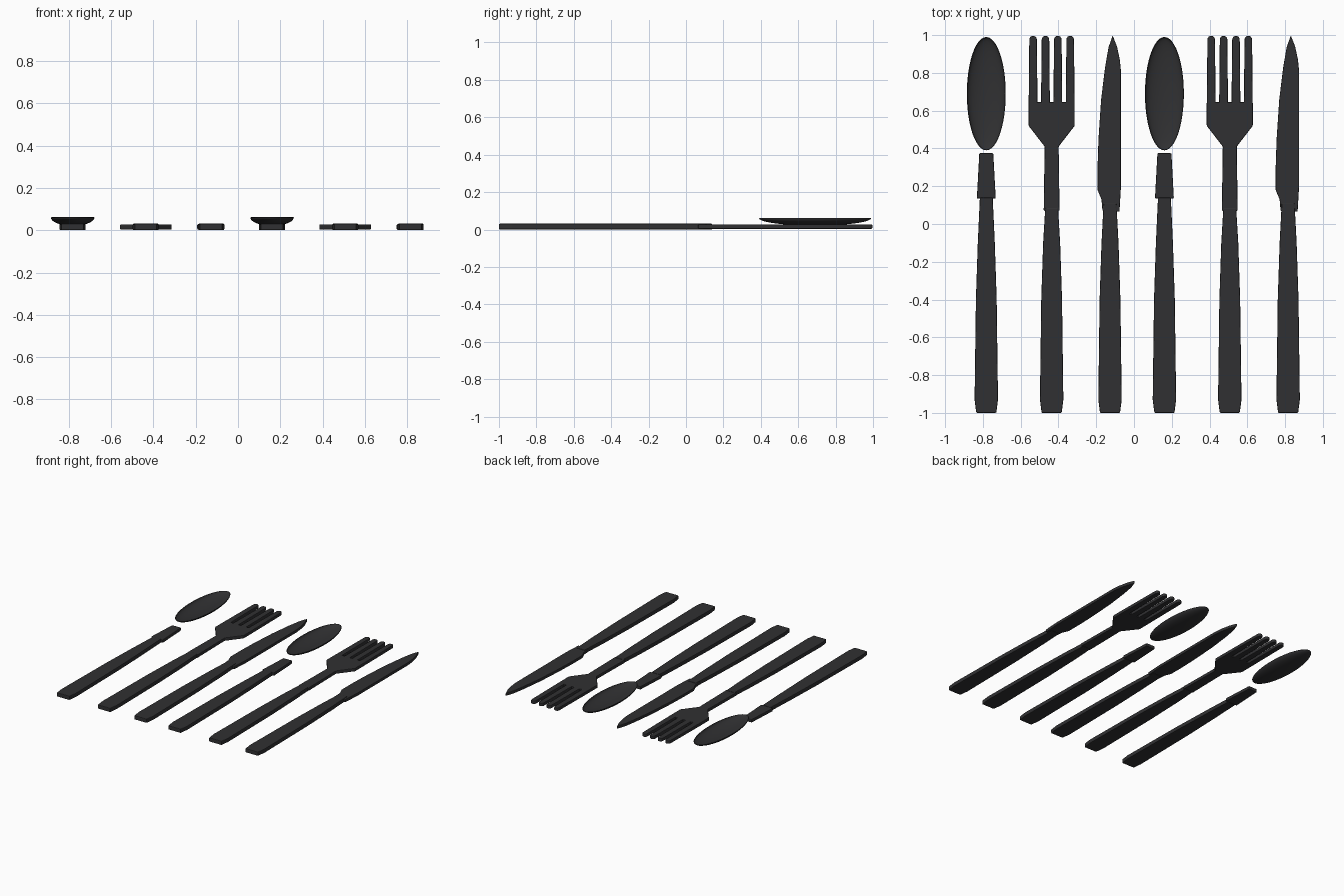
import bpy, bmesh, math

if "Cube" in bpy.data.objects:
    bpy.data.objects.remove(bpy.data.objects["Cube"])

dark = bpy.data.materials.new("dark_metal")
dark.diffuse_color = (0.03, 0.03, 0.032, 1)
dark.use_nodes = True
dark.node_tree.nodes["Principled BSDF"].inputs["Base Color"].default_value = dark.diffuse_color


def finish(name, bm):
    me = bpy.data.meshes.new(name)
    bm.to_mesh(me)
    bm.free()
    me.materials.append(dark)
    ob = bpy.data.objects.new(name, me)
    bpy.context.collection.objects.link(ob)
    return ob


def plate(name, cx, outline, z0, z1, bevel=0.005):
    """Flat outline extruded from z0 to z1 with softened edges."""
    bm = bmesh.new()
    face = bm.faces.new([bm.verts.new((cx + x, y, z0)) for x, y in outline])
    up = bmesh.ops.extrude_face_region(bm, geom=[face])
    bmesh.ops.translate(bm, vec=(0, 0, z1 - z0),
                        verts=[v for v in up["geom"] if isinstance(v, bmesh.types.BMVert)])
    bmesh.ops.recalc_face_normals(bm, faces=bm.faces)
    ob = finish(name, bm)
    mod = ob.modifiers.new("soft_edges", "BEVEL")
    mod.width, mod.segments = bevel, 2
    mod.limit_method = "ANGLE"
    return ob


def mirrored(half):
    """Right half outline (bottom to top) mirrored into a closed loop."""
    return half + [(-x, y) for x, y in reversed(half)]


def handle(name, cx, top):
    plate(name, cx, mirrored([(0.053, -1), (0.062, -0.93), (0.055, -0.4),
                              (0.045, -0.1), (0.034, top)]), 0, 0.031)


def spoon(cx, tag):
    handle("spoon_handle" + tag, cx, 0.14)
    plate("spoon_neck" + tag, cx, mirrored([(0.05, 0.135), (0.037, 0.375)]), 0.003, 0.028)
    # bowl: lower half of a stretched sphere, open at the top
    bm = bmesh.new()
    bmesh.ops.create_uvsphere(bm, u_segments=48, v_segments=24, radius=1)
    bmesh.ops.delete(bm, geom=[v for v in bm.verts if v.co.z > 0.01], context="VERTS")
    for v in bm.verts:
        v.co = (cx + v.co.x * 0.103, 0.69 + v.co.y * 0.3, 0.061 + v.co.z * 0.04)
    for f in bm.faces:
        f.smooth = True
    ob = finish("spoon_bowl" + tag, bm)
    mod = ob.modifiers.new("shell", "SOLIDIFY")
    mod.thickness = 0.003


def fork(cx, tag):
    handle("fork_handle" + tag, cx, 0.085)
    # neck and palm
    plate("fork_head" + tag, cx, mirrored([(0.042, 0.07), (0.037, 0.41),
                                           (0.122, 0.52), (0.122, 0.645)]), 0.003, 0.028)
    # tines with rounded tips
    for i in range(4):
        tx = (i - 1.5) * 0.0655
        tip = [(0.02 * math.cos(a), 0.975 + 0.022 * math.sin(a))
               for a in (0, math.pi / 8, math.pi / 4, math.pi * 3 / 8)]
        plate(f"fork_tine{tag}_{i}", cx + tx, mirrored([(0.0235, 0.63)] + tip), 0.003, 0.028)


def knife(cx, tag):
    handle("knife_handle" + tag, cx, 0.11)
    plate("knife_blade" + tag, cx,
          [(-0.04, 0.07), (0.05, 0.065), (0.058, 0.2), (0.058, 0.81), (0.052, 0.87),
           (0.037, 0.94), (0.014, 0.998), (-0.008, 0.935), (-0.026, 0.83), (-0.047, 0.66),
           (-0.061, 0.45), (-0.066, 0.3), (-0.066, 0.18), (-0.045, 0.13)],
          0.004, 0.027, 0.004)


# two identical place settings
for n, dx in enumerate((0, 0.943)):
    tag = f"_{n + 1}"
    spoon(-0.782 + dx, tag)
    fork(-0.436 + dx, tag)
    knife(-0.127 + dx, tag)
